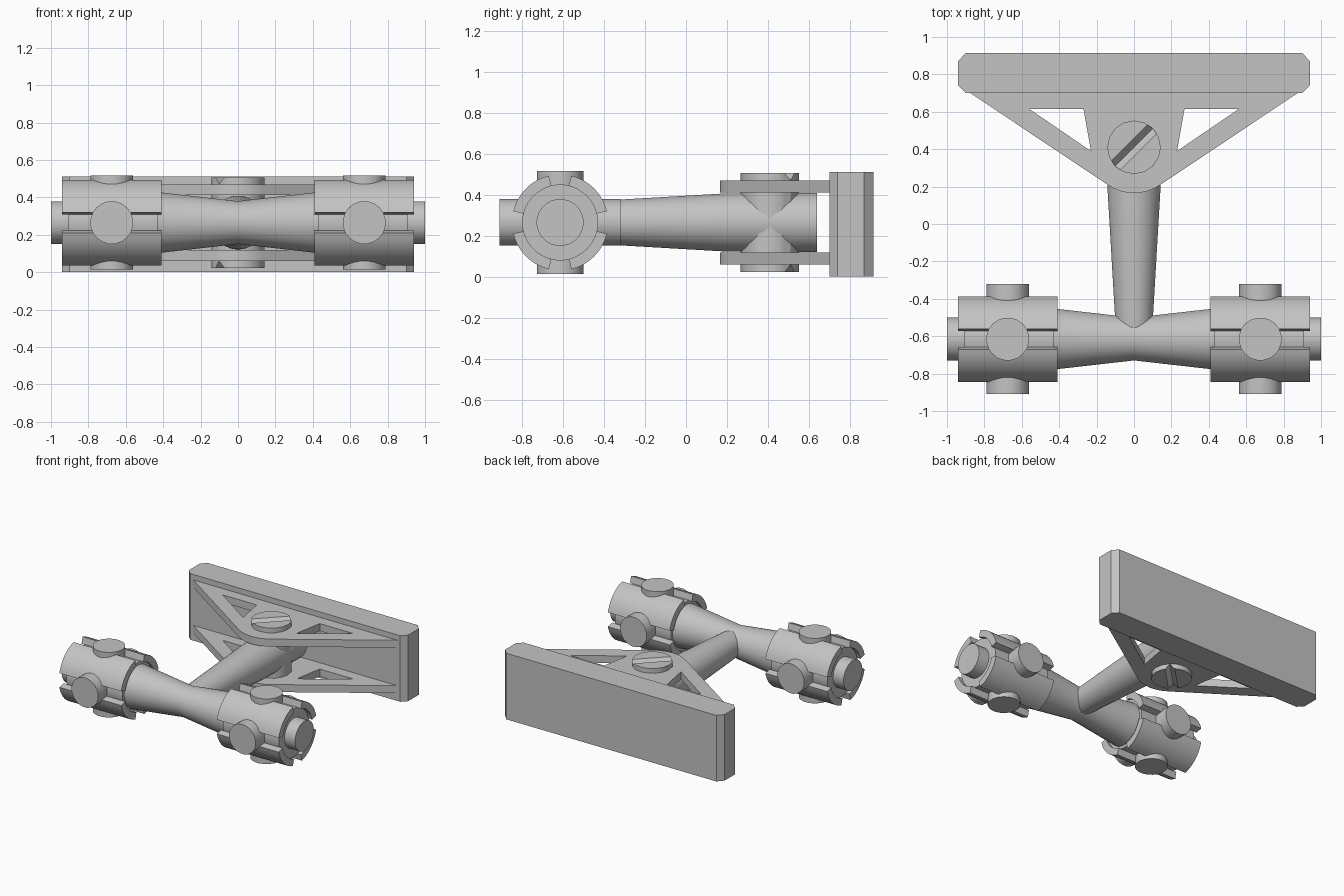
import bpy, bmesh
from math import cos, sin, radians
from mathutils import Matrix, Vector

cube = bpy.data.objects.get("Cube")
if cube:
    bpy.data.objects.remove(cube)

grey = bpy.data.materials.new("light_grey")
grey.use_nodes = True
grey.diffuse_color = (0.55, 0.55, 0.55, 1)
grey.node_tree.nodes["Principled BSDF"].inputs["Base Color"].default_value = (0.55, 0.55, 0.55, 1)

MID = 0.265                      # height of the tube axes
AXLE_Y = -0.615                  # depth of the cross tube
# Frames that turn local z into the named direction
ALONG_X = Matrix(((0, 0, 1), (1, 0, 0), (0, 1, 0))).to_4x4()
ALONG_Y = Matrix(((1, 0, 0), (0, 0, 1), (0, -1, 0))).to_4x4()
ALONG_Z = Matrix.Identity(4)


def finish(bm, name, place):
    bmesh.ops.transform(bm, matrix=place, verts=bm.verts)
    bmesh.ops.recalc_face_normals(bm, faces=bm.faces)
    mesh = bpy.data.meshes.new(name)
    bm.to_mesh(mesh)
    bm.free()
    mesh.materials.append(grey)
    obj = bpy.data.objects.new(name, mesh)
    bpy.context.collection.objects.link(obj)
    bpy.ops.object.select_all(action='DESELECT')
    obj.select_set(True)
    bpy.context.view_layer.objects.active = obj
    bpy.ops.object.shade_smooth_by_angle(angle=radians(35))
    return obj


def lathe(name, profile, frame, origin, sides=32):
    """Closed round solid from (position, radius) pairs along the frame's axis."""
    bm = bmesh.new()
    rings = [[bm.verts.new((r * cos(radians(360 * (i + 0.5) / sides)),
                            r * sin(radians(360 * (i + 0.5) / sides)), h))
              for i in range(sides)] for h, r in profile]
    for a, b in zip(rings, rings[1:]):
        for i in range(sides):
            j = (i + 1) % sides
            bm.faces.new((a[i], a[j], b[j], b[i]))
    bm.faces.new(rings[0])
    bm.faces.new(rings[-1])
    return finish(bm, name, Matrix.Translation(origin) @ frame)


def prism(name, loops, low, high, frame=ALONG_Z, origin=(0, 0, 0)):
    """Outline, with optional hole outlines, extruded from low to high."""
    bm = bmesh.new()
    edges = []
    for loop in loops:
        verts = [bm.verts.new((x, y, low)) for x, y in loop]
        edges += [bm.edges.new((v, verts[i - 1])) for i, v in enumerate(verts)]
    bmesh.ops.triangle_fill(bm, edges=edges, use_beauty=True, normal=(0, 0, 1))
    ext = bmesh.ops.extrude_face_region(bm, geom=bm.faces[:], use_keep_orig=True)
    top = [g for g in ext["geom"] if isinstance(g, bmesh.types.BMVert)]
    bmesh.ops.translate(bm, verts=top, vec=(0, 0, high - low))
    return finish(bm, name, Matrix.Translation(origin) @ frame)


def arc(radius, start, end, steps, cy=0):
    angles = [radians(start + (end - start) * i / steps) for i in range(steps + 1)]
    return [(radius * cos(a), cy + radius * sin(a)) for a in angles]


# Cross tube with a narrow waist
axle = (0, AXLE_Y, MID)
lathe("cross_tube", [(-0.5, 0.172), (0, 0.115), (0.5, 0.172)], ALONG_X, axle)

# Hubs with slotted shells and round posts
for side, label in ((1, "left"), (-1, "right")):
    span = sorted((side * 0.43, side * 0.91))
    lathe(label + "_hub_core", [(x, 0.186) for x in span], ALONG_X, axle)
    shell = sorted((side * 0.41, side * 0.94))
    for k in range(4):
        a, b = 90 * k + 13.5, 90 * k + 76.5
        ring = arc(0.235, a, b, 10) + arc(0.183, b, a, 10)
        prism(f"{label}_hub_shell_{k + 1}", [ring], *shell, ALONG_X, axle)
    end = sorted((side * 0.85, side))
    lathe(label + "_end_post", [(x, 0.115) for x in end], ALONG_X, axle, 24)
    centre = (side * 0.675, AXLE_Y, MID)
    lathe(label + "_depth_post", [(-0.295, 0.115), (0.295, 0.115)], ALONG_Y, centre, 20)
    lathe(label + "_upright_post", [(-0.252, 0.115), (0.252, 0.115)], ALONG_Z, centre, 20)

# Long arm running back to the bracket
lathe("arm", [(-0.6, 0.096), (0.2, 0.143), (0.64, 0.145)], ALONG_Y, (0, 0, MID))

# Bracket plates with two triangular windows
outline = [(-0.89, 0.71)] + arc(0.245, -124, -56, 8, 0.41) + [(0.89, 0.71)]
window = [(0.56, 0.615), (0.27, 0.615), (0.23, 0.39)]
mirrored = [(-x, y) for x, y in window]
for label, low, high in (("upper", 0.412, 0.47), ("lower", 0.06, 0.118)):
    prism(label + "_bracket", [outline, window, mirrored], low, high)

# Long pad with chamfered corners
half = [(0.90, 0.70), (0.94, 0.74), (0.94, 0.87), (0.90, 0.915)]
prism("pad", [half + [(-x, y) for x, y in reversed(half)]], 0, 0.512)

# Pivot screw with a diagonal groove across each head
screw = bmesh.new()
bmesh.ops.create_cone(screw, cap_ends=True, segments=16, radius1=0.143,
                      radius2=0.143, depth=0.484)
across = Vector((1, -1, 0)).normalized()
for offset in (-0.034, 0, 0.034):
    bmesh.ops.bisect_plane(screw, geom=screw.verts[:] + screw.edges[:] + screw.faces[:],
                           plane_co=across * offset, plane_no=across)
for v in screw.verts:
    if abs(v.co.dot(across)) < 0.001:
        v.co.z *= 0.85
finish(screw, "pivot_screw", Matrix.Translation((0, 0.41, MID)))
